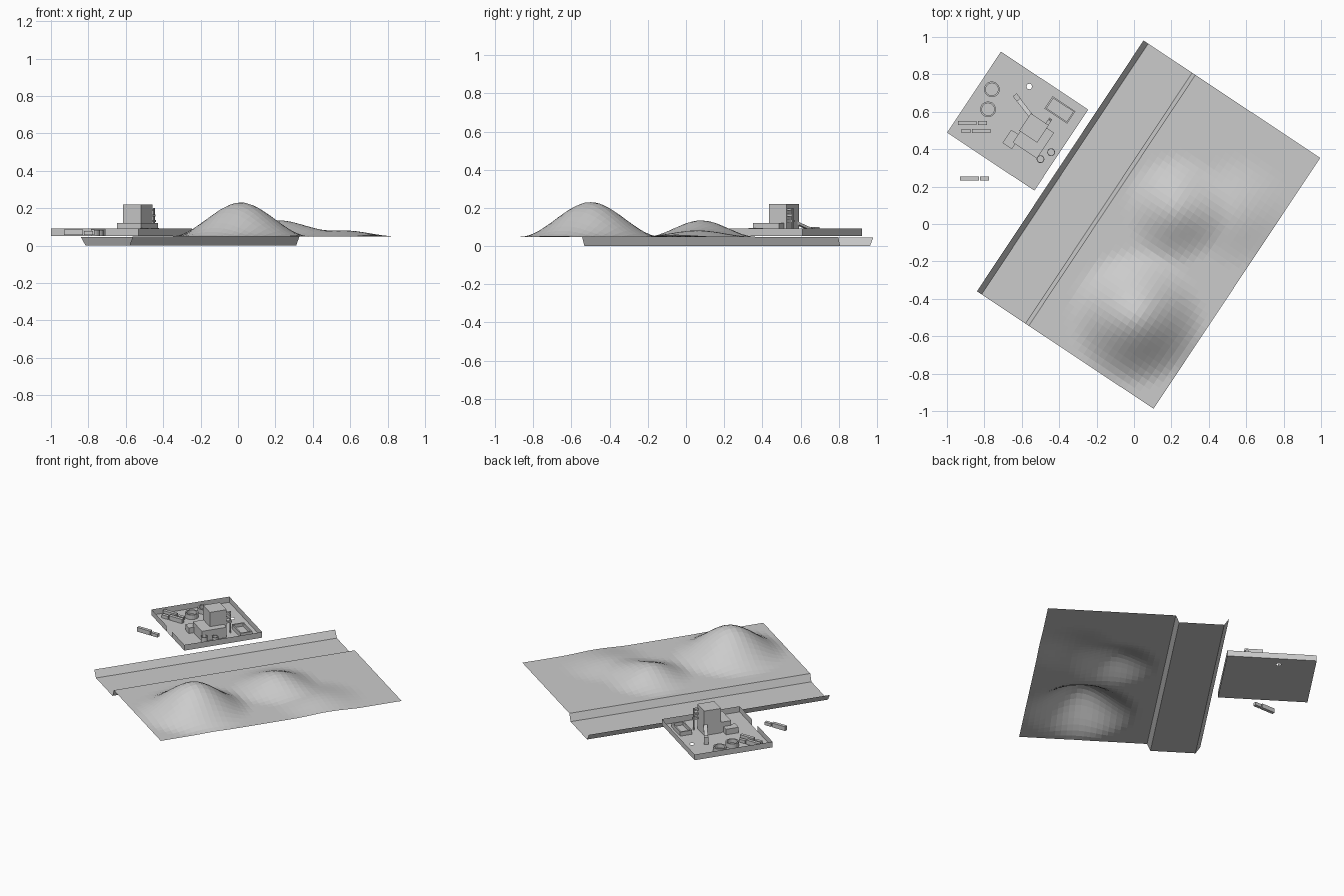
import bpy, bmesh, math
from mathutils import Vector

if "Cube" in bpy.data.objects:
    bpy.data.objects.remove(bpy.data.objects["Cube"])

TH = math.radians(56.4)                      # site direction
U = Vector((math.cos(TH), math.sin(TH), 0))  # along the channel
V = Vector((math.sin(TH), -math.cos(TH), 0)) # across the channel


def mesh_object(name, bm):
    bmesh.ops.recalc_face_normals(bm, faces=bm.faces)
    me = bpy.data.meshes.new(name)
    bm.to_mesh(me)
    bm.free()
    ob = bpy.data.objects.new(name, me)
    bpy.context.collection.objects.link(ob)
    return ob


def box(name, x, y, z0, z1, lx, ly, rot=TH):
    bm = bmesh.new()
    bmesh.ops.create_cube(bm, size=1)
    bmesh.ops.scale(bm, verts=bm.verts, vec=(lx, ly, z1 - z0))
    ob = mesh_object(name, bm)
    ob.location = (x, y, (z0 + z1) / 2)
    ob.rotation_euler.z = rot
    return ob


def open_tank(name, x, y, z0, z1, outer, inner, rot=0):
    """Open-topped tank from matching outer and inner outlines."""
    bm = bmesh.new()
    rings = [[bm.verts.new((px, py, z)) for px, py in pts]
             for pts, z in ((outer, z0), (outer, z1), (inner, z1), (inner, z0 + .006))]
    n = len(outer)
    for a, b in zip(rings, rings[1:]):
        for i in range(n):
            bm.faces.new((a[i], a[(i + 1) % n], b[(i + 1) % n], b[i]))
    bm.faces.new(rings[-1])
    ob = mesh_object(name, bm)
    ob.location = (x, y, 0)
    ob.rotation_euler.z = rot


def circle(r, n=20):
    return [(r * math.cos(2 * math.pi * i / n), r * math.sin(2 * math.pi * i / n)) for i in range(n)]


def rect(a, b):
    return [(-a, -b), (a, -b), (a, b), (-a, b)]


# terrain: lip, channel floor, bank and hills in a single sheet
HILLS = [(.015, -.50, .183, .37), (.23, .08, .087, .29), (.56, .06, .034, .30)]


def height(p):
    z = .048
    for hx, hy, h, r in HILLS:
        t = max(0, 1 - math.hypot(p.x - hx, p.y - hy) / r)
        z += h * t * t * (3 - 2 * t)
    return z


origin = Vector((-.84, -.36, 0))
section = [(0, .045), (.03, 0), (.312, 0), (.333, .048)]
section += [(.333 + .801 * i / 22, None) for i in range(1, 23)]
bm = bmesh.new()
NU = 44
rows = []
for i in range(NU + 1):
    row = []
    for v, z in section:
        p = origin + U * (1.61 * i / NU) + V * v
        p.z = height(p) if z is None else z
        row.append(bm.verts.new(p))
    rows.append(row)
for a, b in zip(rows, rows[1:]):
    for j in range(len(section) - 1):
        bm.faces.new((a[j], a[j + 1], b[j + 1], b[j]))
mesh_object("terrain", bm)

# yard floor with a small drain hole
C = Vector((-.622, .55, 0))
HU, HV, Z0, Z1 = .26, .28, .052, .091
corners = [C - U * HU - V * HV, C - U * HU + V * HV, C + U * HU + V * HV, C + U * HU - V * HV]
cu = bpy.data.curves.new("yard_floor", 'CURVE')
cu.dimensions = '2D'
cu.fill_mode = 'BOTH'
hole = [Vector((-.56 + x, .735 + y, 0)) for x, y in circle(.015, 12)]
for pts in (corners, hole):
    s = cu.splines.new('POLY')
    s.points.add(len(pts) - 1)
    for sp, p in zip(s.points, pts):
        sp.co = (p.x, p.y, 0, 1)
    s.use_cyclic_u = True
floor = bpy.data.objects.new("yard_floor", cu)
floor.location.z = Z0
bpy.context.collection.objects.link(floor)

# yard wall with a gate gap in the front-left side
a, b = corners[0], corners[1]
path = [a.lerp(b, .62), b, corners[2], corners[3], a, a.lerp(b, .46)]
bm = bmesh.new()
pairs = [[bm.verts.new((p.x, p.y, z)) for z in (Z0, Z1)] for p in path]
for p, q in zip(pairs, pairs[1:]):
    bm.faces.new((p[0], q[0], q[1], p[1]))
mesh_object("yard_wall", bm)

# building blocks
box("building_tower", -.535, .513, Z0, .22, .112, .115)
box("building_base", -.538, .462, Z0, .122, .165, .155)
box("building_annex", -.655, .452, Z0, .09, .085, .06)

# pipes and landings on the tower's side
for i, z in enumerate((.125, .155, .185)):
    box(f"tower_landing_{i}", -.463, .537, z, z + .012, .065 - .012 * i, .018)
for i, d in enumerate((-.025, .025)):
    p = Vector((-.463, .537, 0)) + U * d
    box(f"tower_pipe_{i}", p.x, p.y, Z0, .2, .006, .006)

# sloping conveyor rising to the tower
start, end = Vector((-.63, .68, .075)), Vector((-.545, .57, .125))
d = end - start
conv = box("conveyor", 0, 0, -.007, .007, d.length, .024, 0)
conv.rotation_euler = d.to_track_quat('X', 'Z').to_euler()
conv.location = (start + end) / 2
box("conveyor_hopper", -.627, .677, Z0, .1, .035, .026, math.atan2(d.y, d.x))

# round open tanks, a rectangular basin and small silos
for i, (x, y) in enumerate(((-.76, .72), (-.78, .613))):
    open_tank(f"round_tank_{i}", x, y, Z0, .083, circle(.042), circle(.033))
open_tank("basin", -.396, .61, Z0, .08, rect(.04, .073), rect(.032, .064), TH)
for i, (x, y) in enumerate(((-.5, .347), (-.443, .384))):
    open_tank(f"silo_{i}", x, y, Z0, .095, circle(.021, 14), circle(.017, 14))

# trucks: trailer and cab, the sign gives the cab side
for i, (x, y, s) in enumerate(((-.864, .54, 1), (-.845, .498, -1), (-.852, .243, 1))):
    box(f"truck_trailer_{i}", x - .028 * s, y, Z0 + .004, .085, .1, .022, 0)
    box(f"truck_cab_{i}", x + .053 * s, y, Z0 + .004, .077, .048, .022, 0)
